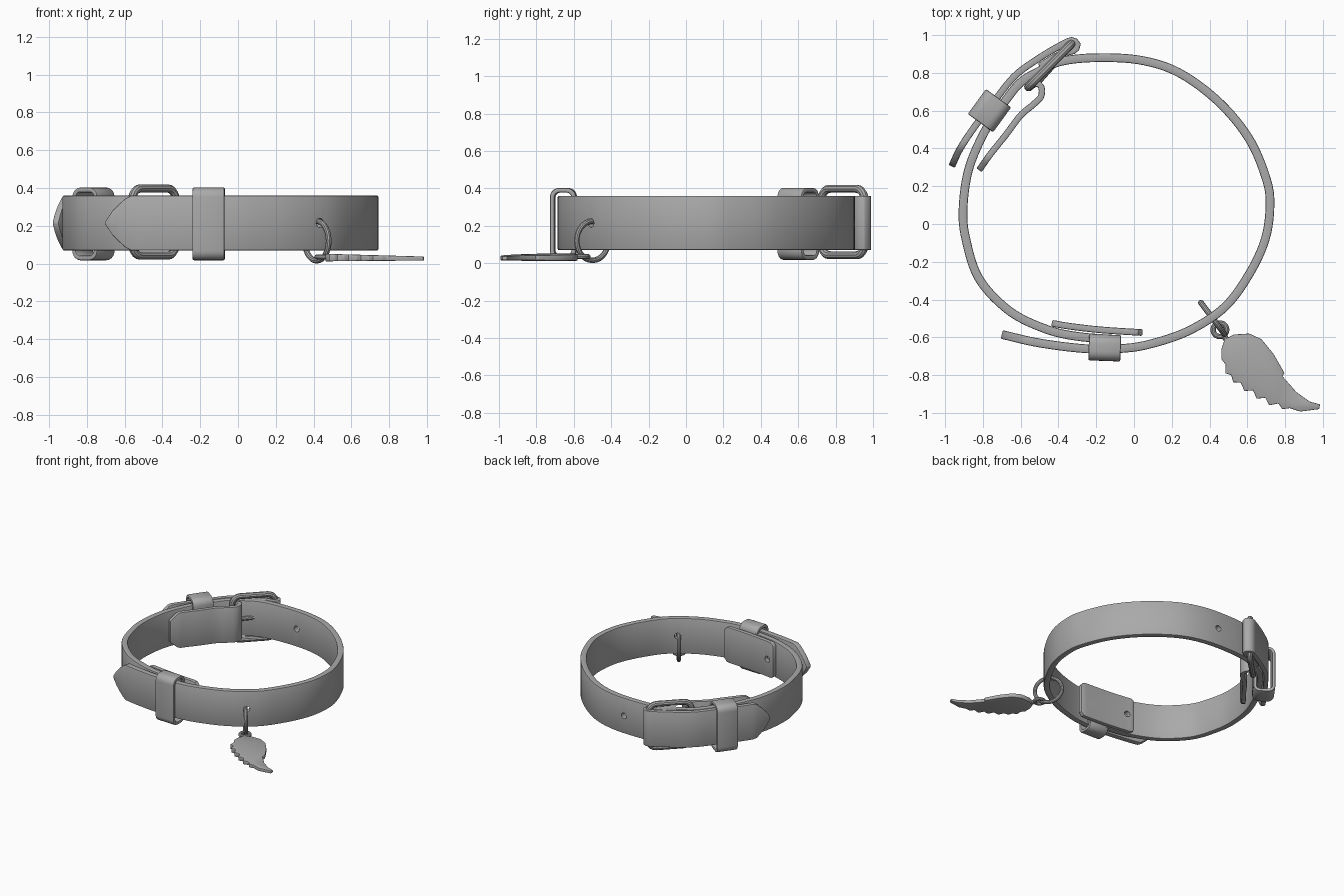
import bpy, bmesh, math
from mathutils import Vector, Matrix

if "Cube" in bpy.data.objects:
    bpy.data.objects.remove(bpy.data.objects["Cube"])

grey = bpy.data.materials.new("grey")
grey.diffuse_color = (0.4, 0.4, 0.4, 1)
grey.use_nodes = True
grey.node_tree.nodes["Principled BSDF"].inputs["Base Color"].default_value = grey.diffuse_color
ZMID, HALF = 0.215, 0.145


def finish(name, bm, bevel=0.0, holes=()):
    """Turn a bmesh into a smooth-shaded object, with optional punched holes and soft edges."""
    bmesh.ops.recalc_face_normals(bm, faces=bm.faces)
    me = bpy.data.meshes.new(name)
    bm.to_mesh(me)
    bm.free()
    ob = bpy.data.objects.new(name, me)
    bpy.context.collection.objects.link(ob)
    me.materials.append(grey)
    bpy.context.view_layer.objects.active = ob
    ob.select_set(True)
    if bevel:
        m = ob.modifiers.new("soft_edges", 'BEVEL')
        m.width, m.segments, m.limit_method, m.angle_limit = bevel, 2, 'ANGLE', math.radians(50)
        bpy.ops.object.modifier_apply(modifier=m.name)
    for pos, direction in holes:
        cb = bmesh.new()
        rot = Vector(direction).to_track_quat('Z', 'Y').to_matrix().to_4x4()
        bmesh.ops.create_cone(cb, cap_ends=True, segments=16, radius1=0.024, radius2=0.024,
                              depth=0.14, matrix=Matrix.Translation(pos) @ rot)
        cme = bpy.data.meshes.new("hole_cutter")
        cb.to_mesh(cme)
        cb.free()
        cut = bpy.data.objects.new("hole_cutter", cme)
        cut.hide_render = True
        bpy.context.collection.objects.link(cut)
        m = ob.modifiers.new("hole", 'BOOLEAN')
        m.operation, m.object, m.solver = 'DIFFERENCE', cut, 'EXACT'
        bpy.ops.object.modifier_apply(modifier=m.name)
        bpy.data.objects.remove(cut)
    bpy.ops.object.shade_smooth_by_angle(angle=math.radians(35))
    ob.select_set(False)
    return ob


def resample(pts, step):
    """Smooth curve through plan points, evenly spaced."""
    p = [Vector(q) for q in pts]
    p = [2 * p[0] - p[1]] + p + [2 * p[-1] - p[-2]]
    dense = []
    for a, b, c, d in zip(p, p[1:], p[2:], p[3:]):
        for i in range(20):
            t = i / 20
            dense.append(0.5 * (2 * b + (c - a) * t + (2 * a - 5 * b + 4 * c - d) * t * t
                                + (3 * b - a - 3 * c + d) * t ** 3))
    dense.append(p[-2])
    out, run = [dense[0]], 0
    for a, b in zip(dense, dense[1:]):
        run += (b - a).length
        if run >= step:
            out.append(b)
            run = 0
    out[-1] = dense[-1]
    return out


def strap(name, pts, thick, step=0.03, start=None, end=None, holes=(), half=HALF):
    """Upright leather band along a plan path; start/end = (tip length, tip fraction, power)."""
    c = resample(pts, step)
    s = [0]
    for a, b in zip(c, c[1:]):
        s.append(s[-1] + (b - a).length)
    bm = bmesh.new()
    rings = []
    for i, q in enumerate(c):
        t = (c[min(i + 1, len(c) - 1)] - c[max(i - 1, 0)]).normalized()
        n = Vector((t.y, -t.x)) * thick / 2
        h = half
        for tip, d in ((start, s[i]), (end, s[-1] - s[i])):
            if tip and d < tip[0]:
                h = half * (tip[1] + (1 - tip[1]) * (d / tip[0]) ** tip[2])
        rings.append([bm.verts.new((q.x + k * n.x, q.y + k * n.y, ZMID + m * h))
                      for k, m in ((-1, -1), (1, -1), (1, 1), (-1, 1))])
    for a, b in zip(rings, rings[1:]):
        for k in range(4):
            bm.faces.new((a[k], a[(k + 1) % 4], b[(k + 1) % 4], b[k]))
    bm.faces.new(rings[0])
    bm.faces.new(rings[-1])
    return finish(name, bm, 0.007, holes)


def round_rect(w, h, r, n=5):
    """Rounded rectangle outline."""
    out = []
    for k, (sx, sy) in enumerate(((1, 1), (-1, 1), (-1, -1), (1, -1))):
        for i in range(n + 1):
            a = math.pi / 2 * (k + i / n)
            out.append((sx * (w / 2 - r) + r * math.cos(a), sy * (h / 2 - r) + r * math.sin(a)))
    return out


def keeper(name, x, y, angle, across, length):
    """Belt loop: flat band wrapped round the layered straps."""
    bm = bmesh.new()
    m = Matrix.Translation((x, y, 0.21)) @ Matrix.Rotation(angle, 4, 'Z')
    outer, inner = round_rect(across, 0.385, 0.05), round_rect(across - 0.05, 0.335, 0.026)
    rows = [[bm.verts.new(m @ Vector((sx * length / 2, p[0], p[1]))) for p in prof]
            for prof, sx in ((outer, -1), (outer, 1), (inner, 1), (inner, -1))]
    n = len(outer)
    for r in range(4):
        for i in range(n):
            a, b = rows[r], rows[(r + 1) % 4]
            bm.faces.new((a[i], a[(i + 1) % n], b[(i + 1) % n], b[i]))
    return finish(name, bm, 0.008)


def wire(name, pts, radius, closed=False):
    """Round metal wire along 3D points."""
    cu = bpy.data.curves.new(name, 'CURVE')
    cu.dimensions, cu.bevel_depth, cu.bevel_resolution, cu.use_fill_caps = '3D', radius, 3, True
    sp = cu.splines.new('POLY')
    sp.points.add(len(pts) - 1)
    for p, q in zip(sp.points, pts):
        p.co = (*q, 1)
    sp.use_cyclic_u = closed
    tmp = bpy.data.objects.new(name, cu)
    bpy.context.collection.objects.link(tmp)
    bm = bmesh.new()
    bm.from_mesh(tmp.to_mesh())
    bpy.data.objects.remove(tmp)
    return finish(name, bm)


# Main collar band, from under the front keeper all the way round to the pointed front tip
strap("collar_band", [
    (-0.08, -0.612), (-0.3, -0.595), (-0.47, -0.555), (-0.66, -0.46), (-0.82, -0.29), (-0.89, -0.08),
    (-0.905, 0.08), (-0.875, 0.29), (-0.79, 0.49), (-0.69, 0.64), (-0.6, 0.75), (-0.5, 0.81),
    (-0.39, 0.86), (-0.21, 0.88), (0.03, 0.868), (0.24, 0.8), (0.45, 0.645), (0.61, 0.45),
    (0.70, 0.24), (0.72, 0.1), (0.695, -0.08), (0.61, -0.265), (0.48, -0.44), (0.29, -0.565),
    (0.08, -0.637), (-0.08, -0.66), (-0.26, -0.66), (-0.5, -0.63), (-0.70, -0.585)],
    0.046, end=(0.13, 0.04, 0.75),
    holes=[((0.42, -0.49, 0.215), (0.6, -0.75, 0)), ((-0.07, 0.876, 0.215), (0, 1, 0))])

# Inner lining flap behind the front keeper
strap("front_inner_flap", [(-0.435, -0.525), (-0.35, -0.54), (-0.18, -0.56), (0.045, -0.575)], 0.035,
      step=0.012, start=(0.03, 0.8, 0.5), end=(0.03, 0.8, 0.5), holes=[((-0.37, -0.535, 0.215), (0, 1, 0))])

# Buckle tail: pointed end, then rolled round the outer buckle bar
strap("buckle_tail", [
    (-0.965, 0.305), (-0.92, 0.4), (-0.84, 0.52), (-0.74, 0.65), (-0.63, 0.785), (-0.5, 0.88),
    (-0.39, 0.945), (-0.33, 0.972), (-0.299, 0.95), (-0.32, 0.918), (-0.39, 0.9), (-0.5, 0.835)],
    0.036, step=0.02, start=(0.12, 0.04, 0.75))

# Inner flap hooked round the inner buckle bar
strap("buckle_inner_flap", [
    (-0.82, 0.285), (-0.76, 0.37), (-0.68, 0.47), (-0.6, 0.575), (-0.53, 0.635), (-0.49, 0.68),
    (-0.495, 0.735), (-0.535, 0.745)], 0.034, step=0.018, start=(0.07, 0.6, 1.0))

# Keepers
keeper("front_keeper", -0.155, -0.655, math.radians(-2), 0.14, 0.17)
keeper("rear_keeper", -0.765, 0.60, math.radians(54), 0.165, 0.163)

# Buckle frame and prong
mid, along = Vector((-0.445, 0.84, 0.22)), Vector((0.707, 0.707, 0))
wire("buckle_frame", [mid + along * u + Vector((0, 0, v)) for u, v in round_rect(0.325, 0.355, 0.06)],
     0.022, True)
wire("buckle_prong", [(-0.56, 0.715, 0.22), (-0.5, 0.76, 0.22), (-0.42, 0.85, 0.22), (-0.315, 0.975, 0.22)], 0.016)


# Charm ring through the band and small eyelet on the charm
def hoop(center, r, u, v):
    return [Vector(center) + r * (math.cos(a) * Vector(u) + math.sin(a) * Vector(v))
            for a in (i * math.tau / 28 for i in range(28))]


wire("charm_ring", hoop((0.417, -0.5, 0.12), 0.105, (0.6, -0.8, 0), (0, 0, 1)), 0.015, True)
wire("charm_eyelet", hoop((0.455, -0.56, 0.035), 0.036, (1, 0, 0), (0, 1, 0)), 0.014, True)
wire("charm_link", [(0.475, -0.588, 0.035), (0.5, -0.63, 0.035)], 0.016)

# Wing charm: flat feathered plate, thinner at the tip
outline = [(0.48, -0.61), (0.53, -0.585), (0.61, -0.58), (0.675, -0.61), (0.74, -0.69), (0.797, -0.79),
           (0.785, -0.805), (0.86, -0.89), (0.93, -0.94), (0.985, -0.955), (0.98, -0.98), (0.88, -0.993),
           (0.825, -0.975), (0.785, -0.98), (0.765, -0.95), (0.715, -0.96), (0.695, -0.92), (0.65, -0.925),
           (0.63, -0.88), (0.585, -0.885), (0.565, -0.84), (0.525, -0.838), (0.515, -0.8), (0.483, -0.79),
           (0.485, -0.745), (0.463, -0.715), (0.463, -0.66)]
bm = bmesh.new()
low = [bm.verts.new((x, y, 0.012 + 0.004 * (x - 0.46) / 0.5)) for x, y in outline]
top = [bm.verts.new((x, y, 0.052 - 0.014 * (x - 0.46) / 0.5)) for x, y in outline]
bm.faces.new(low)
bm.faces.new(top)
for i in range(len(outline)):
    j = (i + 1) % len(outline)
    bm.faces.new((low[i], low[j], top[j], top[i]))
finish("wing_charm", bm, 0.004)
